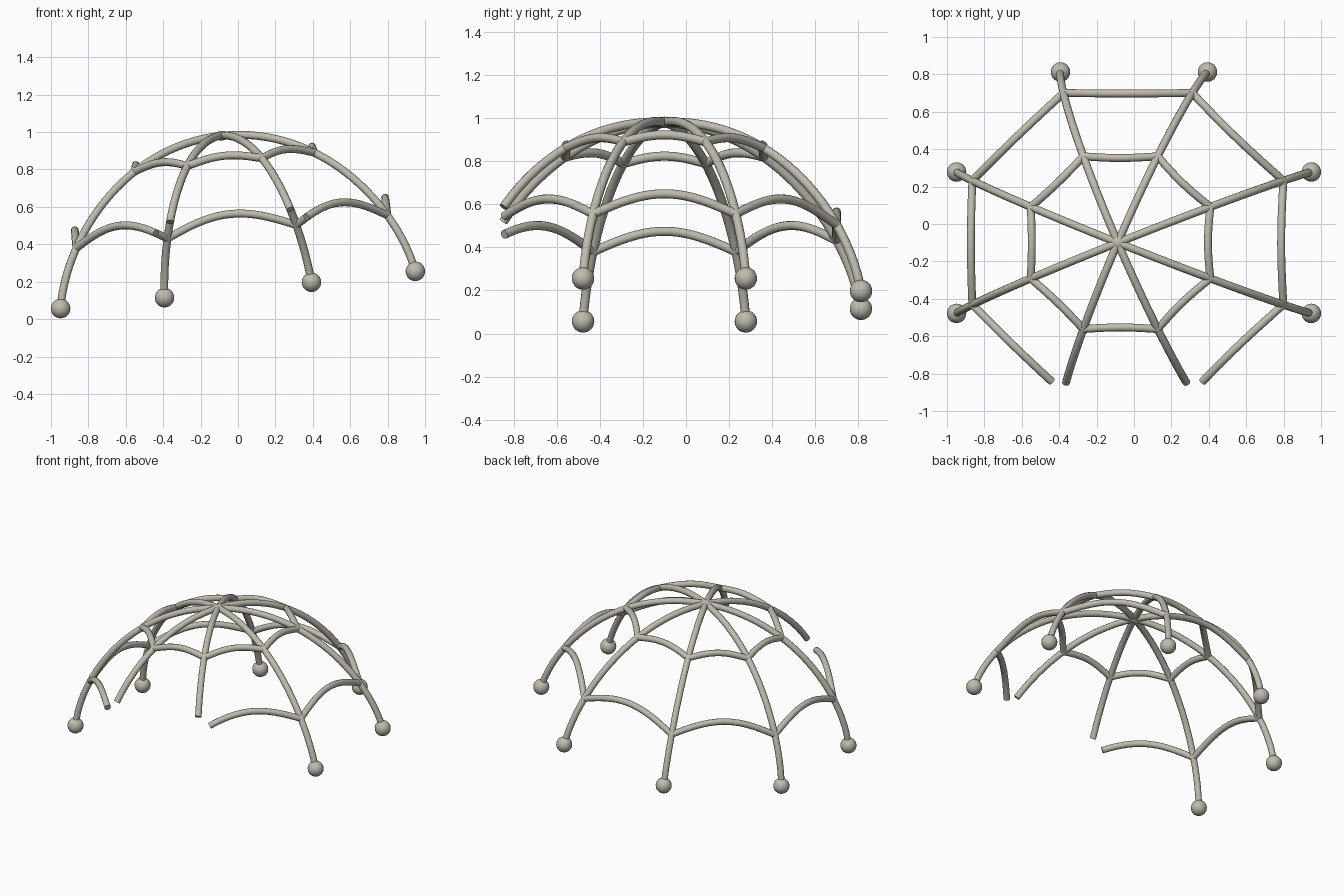
import bpy
from math import sin, cos, pi, radians
from mathutils import Matrix, Vector

cube = bpy.data.objects.get("Cube")
if cube:
    bpy.data.objects.remove(cube, do_unlink=True)

# Dome: an ellipsoid with slightly flattened shoulders, leaning to one side
RADII = Vector((1.045, 1.0, 0.983))
TILT = Matrix.Rotation(radians(-6), 4, "Y")
LEAN = Matrix.Translation((0.016, -0.10, 0.003)) @ TILT
SPOKES = 8
STEP = 360 / SPOKES
FOOT, LOWER, UPPER, BREAK = 81, 60, 30, 54   # angles down from the crown
TUBE_RADIUS = 0.021

stone = bpy.data.materials.new("pale warm grey")
stone.use_nodes = True
color = (0.52, 0.495, 0.425, 1)
stone.diffuse_color = color
bsdf = stone.node_tree.nodes["Principled BSDF"]
bsdf.inputs["Base Color"].default_value = color
bsdf.inputs["Roughness"].default_value = 0.7


def on_dome(polar, azimuth):
    p, a = radians(polar), radians(azimuth)
    d = Vector((sin(p) * cos(a), sin(p) * sin(a), cos(p))) * RADII
    d.z -= 0.025 * sin(pi * (polar / FOOT) ** 2)
    return LEAN @ d


def finish(obj, name):
    obj.name = name
    obj.data.name = name
    obj.data.materials.clear()
    obj.data.materials.append(stone)
    bpy.ops.object.select_all(action="DESELECT")
    obj.select_set(True)
    bpy.context.view_layer.objects.active = obj
    bpy.ops.object.shade_smooth_by_angle(angle=radians(50))


def tube(name, points):
    curve = bpy.data.curves.new(name, "CURVE")
    curve.dimensions = "3D"
    curve.bevel_depth = TUBE_RADIUS
    curve.bevel_resolution = 4
    curve.use_fill_caps = True
    spline = curve.splines.new("POLY")
    spline.points.add(len(points) - 1)
    for sp, co in zip(spline.points, points):
        sp.co = (*co, 1)
    obj = bpy.data.objects.new(name, curve)
    bpy.context.collection.objects.link(obj)
    bpy.ops.object.select_all(action="DESELECT")
    obj.select_set(True)
    bpy.context.view_layer.objects.active = obj
    bpy.ops.object.convert(target="MESH")
    finish(bpy.context.view_layer.objects.active, name)


def ball(name, centre, radius):
    bpy.ops.mesh.primitive_uv_sphere_add(segments=24, ring_count=16, radius=radius, location=centre)
    finish(bpy.context.object, name)
    return bpy.context.object


def strand(name, polar, rise, inward, spoke, direction=1, end=1.0):
    # Strand from one rib to its neighbour, arched up and a little inward
    a = on_dome(polar, (spoke + 0.5) * STEP)
    b = on_dome(polar, (spoke + 0.5 + direction) * STEP)
    middle = radians((spoke + 0.5 + direction / 2) * STEP)
    arch = TILT @ Vector((-inward * cos(middle), -inward * sin(middle), rise))
    count = 20
    steps = [end * i / count for i in range(count + 1)]
    tube(name, [a.lerp(b, t) + arch * sin(pi * t) for t in steps])


# Ribs with ball feet; the two front ribs are broken off short
FRONT = (5, 6)
for k in range(SPOKES):
    azimuth = (k + 0.5) * STEP
    end = BREAK if k in FRONT else FOOT
    tube(f"rib_{k + 1}", [on_dome(end * i / 28, azimuth) for i in range(29)])
    if k not in FRONT:
        ball(f"foot_ball_{k + 1}", on_dome(FOOT, azimuth), 0.052)

# Crown joint, flattened along the dome's axis
crown = ball("crown_joint", on_dome(0, 0), 0.037)
crown.rotation_euler = TILT.to_euler()
crown.scale.z = 0.7

# Upper ring is whole; the lower ring is open at the front with loose ends
for k in range(SPOKES):
    strand(f"upper_strand_{k + 1}", UPPER, 0.034, 0.009, k)
    if k not in (4, 5, 6):
        strand(f"lower_strand_{k + 1}", LOWER, 0.095, 0.002, k)
strand("loose_strand_right", LOWER, 0.095, 0.002, 4, end=0.88)
strand("loose_strand_left", LOWER, 0.095, 0.002, 7, direction=-1, end=0.88)
